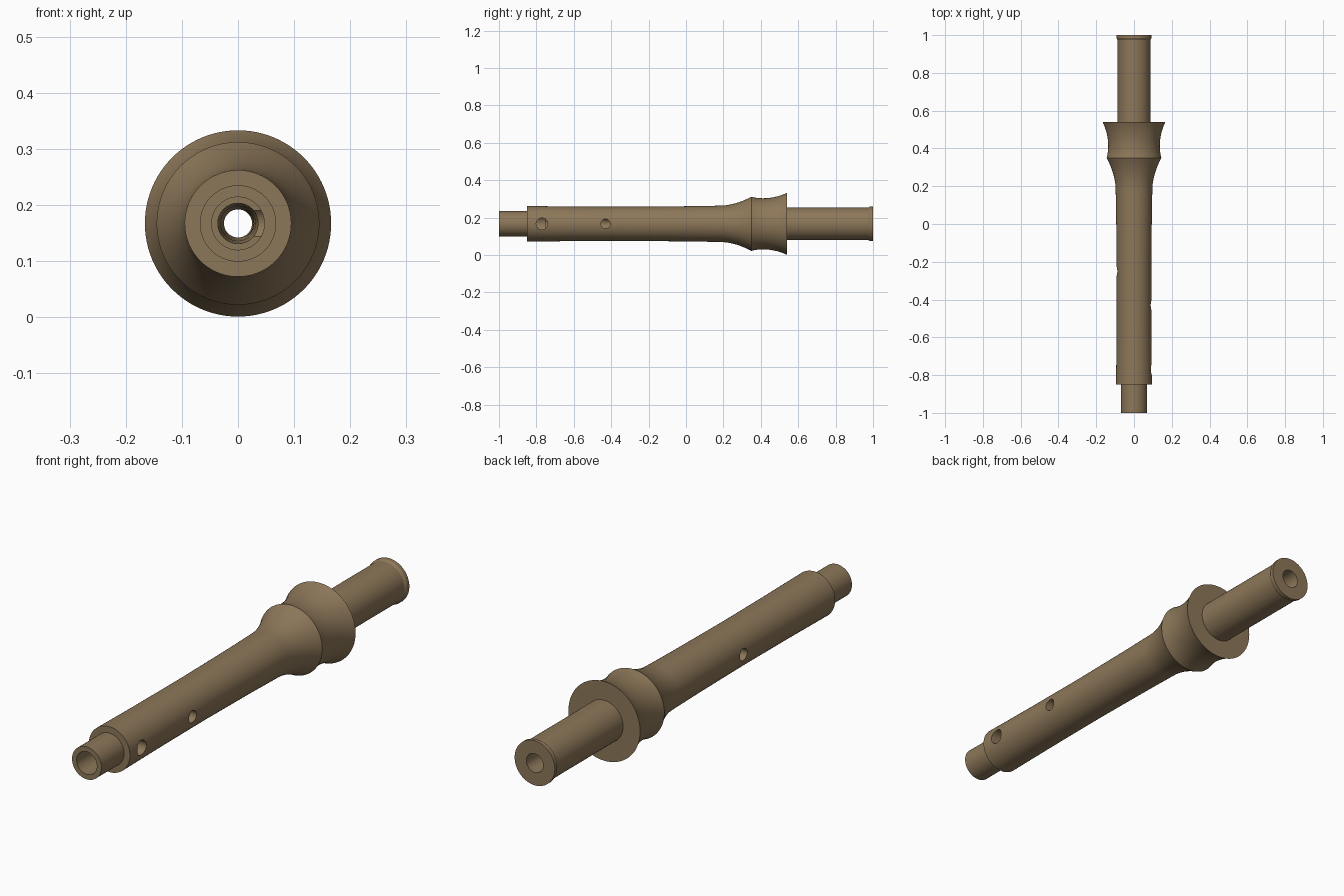
import bpy, bmesh, math
from mathutils import Vector, Matrix

if "Cube" in bpy.data.objects:
    bpy.data.objects.remove(bpy.data.objects["Cube"])

ZC = 0.167      # height of the long axis
SEGMENTS = 96

wood = bpy.data.materials.new("brown_wood")
wood.diffuse_color = (0.265, 0.185, 0.1, 1)
wood.use_nodes = True
wood.node_tree.nodes["Principled BSDF"].inputs["Base Color"].default_value = wood.diffuse_color


def arc(y0, r0, y1, r1, power, n=10):
    """Flare from (y0, r0) to (y1, r1), growing by a power curve."""
    return [(y0 + (y1 - y0) * i / n, r0 + (r1 - r0) * (i / n) ** power)
            for i in range(n + 1)]


# Outer outline, front to back, as (y, radius)
outer = [(-1, 0.068), (-0.85, 0.068), (-0.85, 0.095), (-0.6, 0.0925),
         (-0.3, 0.0915), (0.0, 0.094)]
outer += arc(0.18, 0.097, 0.35, 0.145, 1.9)
# Waisted collar behind the flare
outer += [(0.37, 0.140), (0.39, 0.1375), (0.41, 0.1365), (0.43, 0.137),
          (0.45, 0.139), (0.47, 0.1425), (0.49, 0.147), (0.51, 0.1535),
          (0.525, 0.159), (0.54, 0.166)]
# Rear tenon with its raised end ring
outer += [(0.54, 0.087), (0.975, 0.087), (0.985, 0.093), (1, 0.093)]
# Stepped bore, back to front
bore = [(1, 0.039), (0.72, 0.034), (0.4, 0.03), (0.1, 0.025), (-0.3, 0.025),
        (-0.6, 0.031), (-0.75, 0.036), (-0.75, 0.047), (-1, 0.047)]

# Turned body
bm = bmesh.new()
verts = [bm.verts.new((r, y, ZC)) for y, r in outer + bore]
edges = [bm.edges.new((verts[i], verts[(i + 1) % len(verts)]))
         for i in range(len(verts))]
bmesh.ops.spin(bm, geom=verts + edges, cent=(0, 0, ZC), axis=(0, 1, 0),
               angle=math.tau, steps=SEGMENTS, use_merge=True)
bmesh.ops.remove_doubles(bm, verts=bm.verts, dist=1e-5)
bmesh.ops.recalc_face_normals(bm, faces=bm.faces)
mesh = bpy.data.meshes.new("turned_body")
bm.to_mesh(mesh)
bm.free()
body = bpy.data.objects.new("turned_body", mesh)
bpy.context.collection.objects.link(body)
mesh.materials.append(wood)

# Finger holes: two on the right side, one on the left, each reaching the bore
bm = bmesh.new()
for side, y, r in [(1, -0.77, 0.031), (1, -0.43, 0.025), (-1, -0.25, 0.025)]:
    place = Matrix.Translation(Vector((side * 0.08, y, ZC))) @ \
        Matrix.Rotation(math.pi / 2, 4, 'Y')
    bmesh.ops.create_cone(bm, cap_ends=True, segments=32, radius1=r,
                          radius2=r, depth=0.16, matrix=place)
mesh = bpy.data.meshes.new("finger_hole_cutter")
bm.to_mesh(mesh)
bm.free()
mesh.materials.append(wood)
cutter = bpy.data.objects.new("finger_hole_cutter", mesh)
bpy.context.collection.objects.link(cutter)
cutter.hide_render = True

cut = body.modifiers.new("finger_holes", 'BOOLEAN')
cut.operation = 'DIFFERENCE'
cut.solver = 'EXACT'
cut.object = cutter
bpy.context.view_layer.objects.active = body
body.select_set(True)
bpy.ops.object.modifier_apply(modifier=cut.name)
bpy.data.objects.remove(cutter)

bpy.ops.object.shade_smooth_by_angle(angle=math.radians(25))
